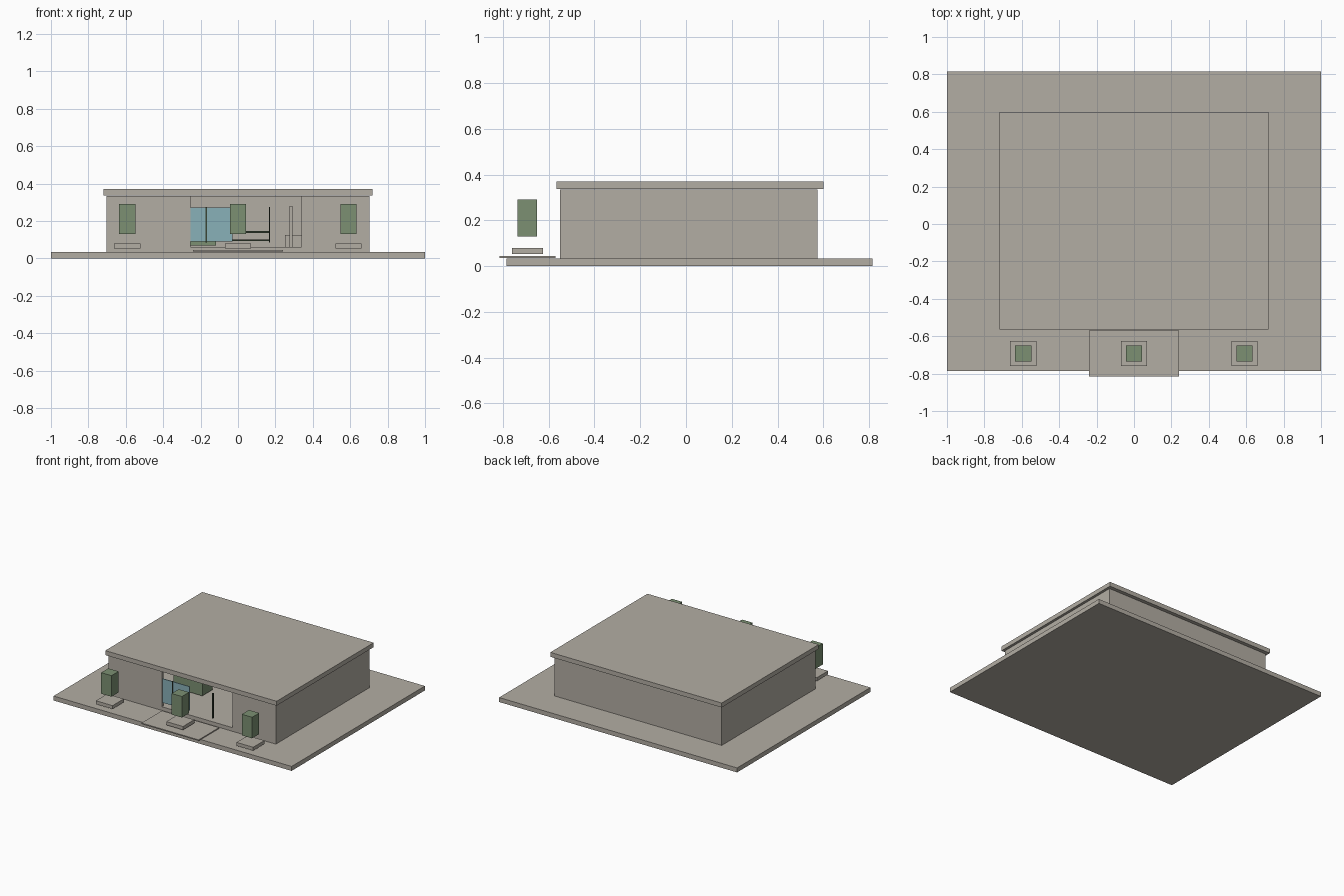
import bpy

old = bpy.data.objects.get("Cube")
if old:
    bpy.data.objects.remove(old, do_unlink=True)


def material(name, rgb):
    m = bpy.data.materials.new(name)
    m.use_nodes = True
    m.diffuse_color = (*rgb, 1)
    m.node_tree.nodes["Principled BSDF"].inputs["Base Color"].default_value = (*rgb, 1)
    return m


stone = material("warm grey stone", (0.45, 0.42, 0.37))
green = material("hedge green", (0.20, 0.28, 0.17))
blue = material("glass blue", (0.25, 0.44, 0.48))
dark = material("dark frame green", (0.04, 0.06, 0.035))


def box(name, x, y, z, mat):
    """Box given by its (low, high) extent on each axis."""
    bpy.ops.mesh.primitive_cube_add(size=1, location=[(a + b) / 2 for a, b in (x, y, z)])
    ob = bpy.context.object
    ob.name = name
    ob.scale = [b - a for a, b in (x, y, z)]
    bpy.ops.object.transform_apply(location=False, rotation=False, scale=True)
    ob.data.materials.append(mat)
    return ob


def cut(target, cutter):
    cutter.hide_render = True
    cutter.hide_set(True)
    cutter.display_type = 'WIRE'
    mod = target.modifiers.new(cutter.name, 'BOOLEAN')
    mod.operation = 'DIFFERENCE'
    mod.solver = 'EXACT'
    mod.object = cutter
    # Apply so that the cutter is no longer needed
    bpy.ops.object.select_all(action='DESELECT')
    target.select_set(True)
    bpy.context.view_layer.objects.active = target
    bpy.ops.object.modifier_apply(modifier=mod.name)
    bpy.data.objects.remove(cutter, do_unlink=True)


# Ground slab and entrance path
box("ground_slab", (-1, 1), (-0.785, 0.815), (0, 0.034), stone)
box("entrance_path", (-0.24, 0.24), (-0.815, -0.57), (0.036, 0.044), stone)

# Hollow walls with a wide front opening, raised floor inside
walls = box("walls", (-0.703, 0.703), (-0.55, 0.575), (0.034, 0.334), stone)
cut(walls, box("room_cutter", (-0.683, 0.683), (-0.53, 0.555), (0.062, 0.4), stone))
cut(walls, box("opening_cutter", (-0.255, 0.34), (-0.6, -0.5), (0.062, 0.4), stone))

# Flat roof
box("roof", (-0.72, 0.72), (-0.565, 0.6), (0.336, 0.37), stone)

# Glazing and slim posts in the opening
box("front_glass", (-0.255, -0.03), (-0.542, -0.536), (0.09, 0.272), blue)
for x in (-0.17, 0.168):
    box("glazing_post", (x - 0.003, x + 0.003), (-0.545, -0.535), (0.085, 0.275), dark)

# Furniture in the room
box("sofa", (-0.36, -0.118), (-0.26, -0.14), (0.07, 0.17), green)
for z in (0.092, 0.136):
    box("table_shelf", (-0.12, 0.168), (0.2, 0.4), (z, z + 0.01), dark)
box("cabinet", (0.25, 0.4), (0.3, 0.45), (0.062, 0.125), stone)
box("partition", (0.275, 0.291), (0.2, 0.5), (0.062, 0.28), stone)

# Row of planters with clipped hedges
for x in (-0.592, 0, 0.59):
    box("planter_base", (x - 0.07, x + 0.07), (-0.76, -0.625), (0.053, 0.079), stone)
    box("planter_hedge", (x - 0.043, x + 0.043), (-0.735, -0.65), (0.13, 0.29), green)
